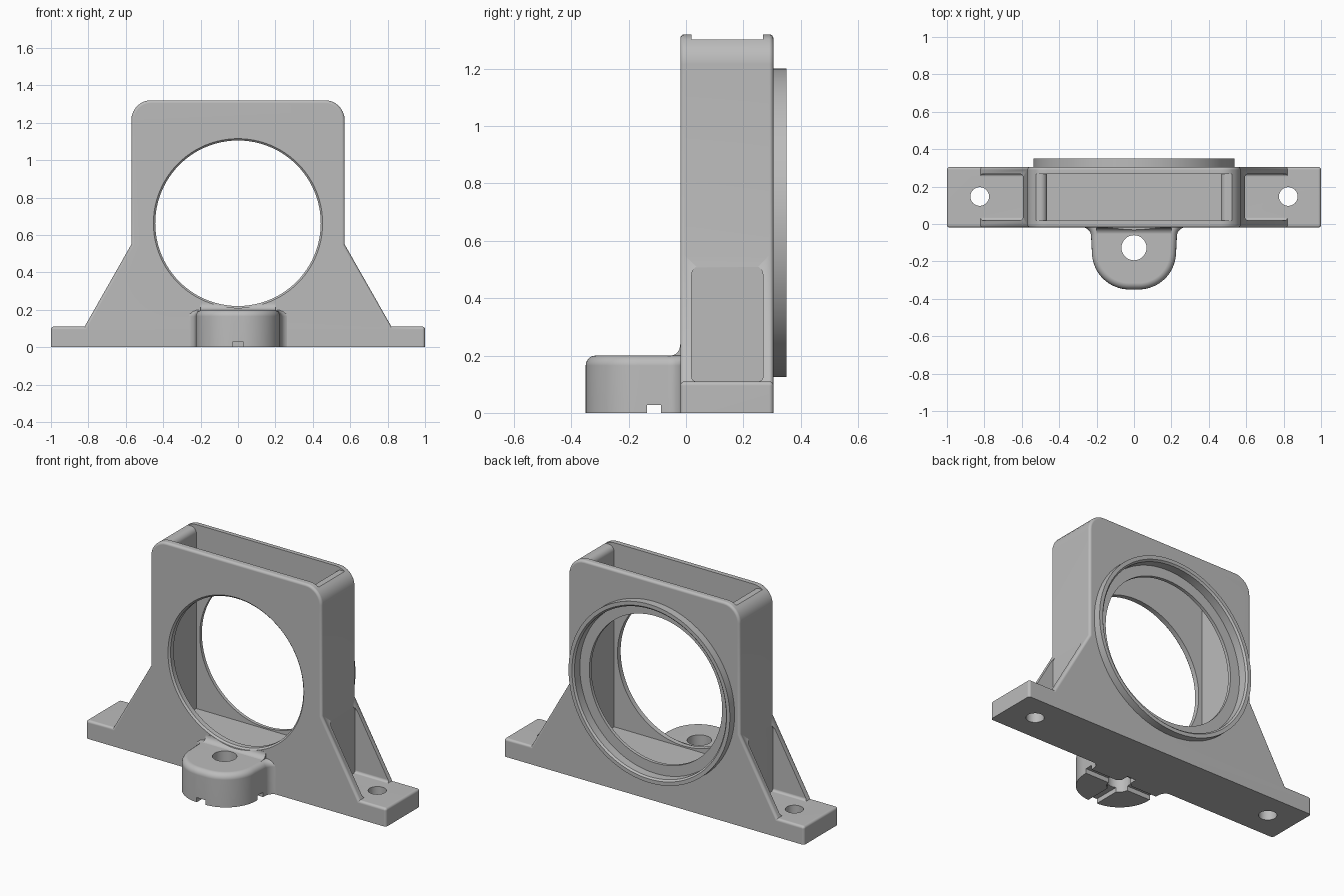
import bpy, bmesh, math
from mathutils import Vector, Matrix

if "Cube" in bpy.data.objects:
    bpy.data.objects.remove(bpy.data.objects["Cube"], do_unlink=True)

grey = bpy.data.materials.new("cast grey")
grey.use_nodes = True
COLOUR = (0.5, 0.5, 0.5, 1)
grey.diffuse_color = COLOUR
grey.node_tree.nodes["Principled BSDF"].inputs["Base Color"].default_value = COLOUR

BORE_Z = 0.6625
FRONT, BACK = -0.02, 0.305          # outer faces of the housing
IN_FRONT, IN_BACK = 0.02, 0.268     # inner faces of its two walls


def rounded(points, steps=8):
    """Polygon outline; a third value on a point rounds that corner."""
    out = []
    for i, p in enumerate(points):
        c = Vector(p[:2])
        if len(p) < 3:
            out.append(c)
            continue
        a = (Vector(points[i - 1][:2]) - c).normalized()
        b = (Vector(points[(i + 1) % len(points)][:2]) - c).normalized()
        half = a.angle(b) / 2
        centre = c + (a + b).normalized() * (p[2] / math.sin(half))
        start = c + a * (p[2] / math.tan(half)) - centre
        end = c + b * (p[2] / math.tan(half)) - centre
        sweep = start.angle_signed(end)
        for k in range(steps + 1):
            out.append(centre + Matrix.Rotation(-sweep * k / steps, 2) @ start)
    return out


def mirrored(half):
    """Close a right-hand outline with its mirror image."""
    return half + [(-p[0], *p[1:]) for p in reversed(half)]


def finish(name, bm):
    bmesh.ops.recalc_face_normals(bm, faces=bm.faces)
    mesh = bpy.data.meshes.new(name)
    bm.to_mesh(mesh)
    bm.free()
    mesh.materials.append(grey)
    obj = bpy.data.objects.new(name, mesh)
    bpy.context.collection.objects.link(obj)
    return obj


def prism(name, outline, axis, lo, hi, bevel=0, pick=None):
    """Extrude an outline along an axis; bevel the edges that pick accepts."""
    place = {"x": lambda p, d: (d, p[0], p[1]),
             "y": lambda p, d: (p[0], d, p[1]),
             "z": lambda p, d: (p[0], p[1], d)}[axis]
    bm = bmesh.new()
    face = bm.faces.new([bm.verts.new(place(p, lo)) for p in outline])
    ext = bmesh.ops.extrude_face_region(bm, geom=[face], use_keep_orig=True)
    shift = Vector(place((0, 0), hi - lo))
    for v in ext["geom"]:
        if isinstance(v, bmesh.types.BMVert):
            v.co += shift
    bmesh.ops.recalc_face_normals(bm, faces=bm.faces)
    if bevel:
        edges = [e for e in bm.edges if pick(e.verts[0].co, e.verts[1].co)]
        bmesh.ops.bevel(bm, geom=edges, offset=bevel, segments=4, profile=0.5,
                        affect='EDGES', clamp_overlap=False)
    return finish(name, bm)


def box(name, x, y, z):
    return prism(name, [(x[0], y[0]), (x[1], y[0]), (x[1], y[1]), (x[0], y[1])], "z", *z)


def lathe(name, section, steps=96):
    """Spin a (y, radius) section about the bore axis."""
    bm = bmesh.new()
    face = bm.faces.new([bm.verts.new((r, y, BORE_Z)) for y, r in section])
    edges = list(face.edges)
    bm.faces.remove(face)
    bmesh.ops.spin(bm, geom=edges + list(bm.verts), cent=(0, 0, BORE_Z),
                   axis=(0, 1, 0), angle=math.tau, steps=steps, use_merge=True)
    bmesh.ops.remove_doubles(bm, verts=bm.verts, dist=1e-5)
    bmesh.ops.dissolve_degenerate(bm, edges=bm.edges, dist=1e-6)
    for e in [e for e in bm.edges if not e.link_faces]:
        bm.edges.remove(e)
    return finish(name, bm)


def drill(name, x, y, r):
    ring = [(x + r * math.cos(k * math.tau / 48), y + r * math.sin(k * math.tau / 48))
            for k in range(48)]
    return prism(name, ring, "z", -0.1, 0.25)


def cut(obj, cutters):
    for c in cutters:
        c.hide_render = True
        mod = obj.modifiers.new("cut", 'BOOLEAN')
        mod.operation, mod.solver, mod.object = 'DIFFERENCE', 'EXACT', c
    graph = bpy.context.evaluated_depsgraph_get()
    mesh = bpy.data.meshes.new_from_object(obj.evaluated_get(graph))
    obj.modifiers.clear()
    obj.data = mesh


def smooth(obj):
    bpy.ops.object.select_all(action='DESELECT')
    obj.select_set(True)
    bpy.context.view_layer.objects.active = obj
    bpy.ops.object.shade_smooth_by_angle(angle=math.radians(32))
    obj.modifiers.new("even shading", 'WEIGHTED_NORMAL').keep_sharp = True


# Housing: tall body, sloped gussets and feet in one outline
outline = rounded(mirrored([(1, 0), (1, 0.11, 0.015), (0.82, 0.11), (0.57, 0.55),
                            (0.57, 1.32, 0.105)]))
housing = prism("housing", outline, "y", FRONT, BACK, 0.015,
                lambda a, b: abs(a.y - b.y) < 1e-5 and max(a.z, b.z) > 0.001)

# Stepped bore with an eased front rim and a seat in the back
bore = lathe("bore_cutter", [(-0.2, 0), (-0.2, 0.4525), (FRONT, 0.4525), (-0.01, 0.4425),
                             (0.288, 0.4425), (0.288, 0.507), (0.5, 0.507), (0.5, 0)])

# Open-topped cavity whose end walls roll over at the top
cavity = prism("cavity_cutter",
               rounded(mirrored([(0.465, 0.212), (0.465, 1.302, 0.035),
                                 (0.65, 1.302), (0.65, 1.45)])),
               "y", IN_FRONT, IN_BACK)

# Gusset pockets and bolt holes on both sides
cutters = [cavity, bore]
for side in (-1, 1):
    pocket = rounded([(IN_FRONT, 0.11, 0.015), (IN_BACK, 0.11, 0.015),
                      (IN_BACK, 0.515, 0.035), (IN_FRONT, 0.515, 0.035)])
    lo, hi = sorted((side * 0.593, side * 0.85))
    cutters.append(prism("pocket_cutter", pocket, "x", lo, hi))
    cutters.append(drill("bolt_cutter", side * 0.825, 0.147, 0.05))
cut(housing, cutters)

# Raised rim around the back of the bore
rim = lathe("rear_rim", [(0.289, 0.505), (0.289, 0.5375), (0.35, 0.5375), (0.35, 0.515),
                         (0.34, 0.505)])

# Front lug with flared root, and the fillet joining it to the front face
plan = rounded(mirrored([(0.285, 0.1), (0.285, -0.017), (0.232, -0.017, 0.05),
                         (0.215, -0.35, 0.2)]), 16)
lug = prism("front_lug", plan, "z", 0, 0.2, 0.035,
            lambda a, b: min(a.z, b.z) > 0.1 and max(a.y, b.y) < 0)
fillet = prism("lug_fillet",
               rounded([(0, 0.18), (0, 0.238), (-0.021, 0.238), (-0.021, 0.1995, 0.035),
                        (-0.065, 0.1995), (-0.065, 0.18)]), "x", -0.2, 0.2)
lug_hole = drill("lug_hole_cutter", 0, -0.127, 0.067)
grooves = [box("groove_cutter", (-0.4, 0.4), (-0.136, -0.087), (-0.1, 0.028)),
           box("groove_cutter", (-0.03, 0.03), (-0.5, FRONT), (-0.1, 0.028))]
cut(lug, [lug_hole] + grooves)
cut(fillet, [bore, lug_hole])

for obj in (housing, rim, lug, fillet):
    smooth(obj)
for c in cutters + grooves + [lug_hole]:
    bpy.data.objects.remove(c, do_unlink=True)
